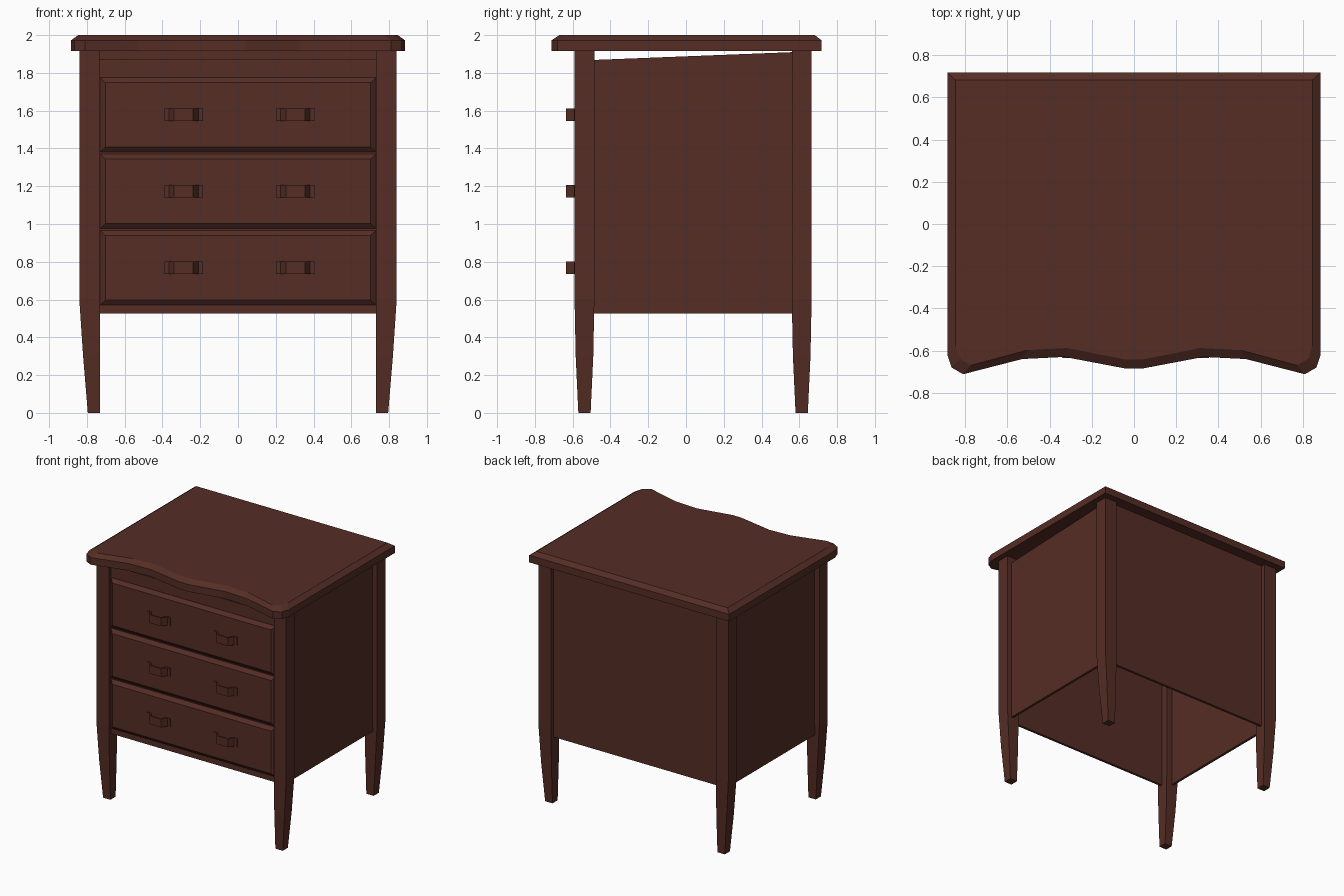
import bpy, bmesh

cube = bpy.data.objects.get("Cube")
if cube:
    bpy.data.objects.remove(cube, do_unlink=True)

wood = bpy.data.materials.new("dark_brown_wood")
wood.use_nodes = True
COLOR = (0.09, 0.026, 0.018, 1)
wood.diffuse_color = COLOR
bsdf = wood.node_tree.nodes["Principled BSDF"]
bsdf.inputs["Base Color"].default_value = COLOR
bsdf.inputs["Roughness"].default_value = 0.6


def loft(name, rings):
    """Join rings of equal point count into a closed solid."""
    bm = bmesh.new()
    loops = [[bm.verts.new(p) for p in ring] for ring in rings]
    n = len(loops[0])
    for a, b in zip(loops, loops[1:]):
        for i in range(n):
            j = (i + 1) % n
            bm.faces.new((a[i], a[j], b[j], b[i]))
    bm.faces.new(loops[0][::-1])
    bm.faces.new(loops[-1])
    bmesh.ops.recalc_face_normals(bm, faces=bm.faces)
    mesh = bpy.data.meshes.new(name)
    bm.to_mesh(mesh)
    bm.free()
    mesh.materials.append(wood)
    obj = bpy.data.objects.new(name, mesh)
    bpy.context.collection.objects.link(obj)
    return obj


def rect_xy(x0, x1, y0, y1, z):
    return [(x0, y0, z), (x1, y0, z), (x1, y1, z), (x0, y1, z)]


def rect_xz(x0, x1, z0, z1, y):
    return [(x0, y, z0), (x1, y, z0), (x1, y, z1), (x0, y, z1)]


# Serpentine top with a chamfered upper edge
half = [(0.04, -0.685), (0.33, -0.63), (0.53, -0.64), (0.81, -0.712),
        (0.865, -0.68), (0.885, -0.62), (0.885, 0.718)]
outline = half + [(-x, y) for x, y in reversed(half)]
inset = [(x * 0.955, y + (0.042 if y < 0 else -0.036)) for x, y in outline]
loft("top", [[(x, y, 1.915) for x, y in outline],
             [(x, y, 1.972) for x, y in outline],
             [(x, y, 2.0) for x, y in inset]])

# Tapered legs: height, outer x, narrowing in y
taper = [(0, 0.795, 0.02), (0.3, 0.82, 0.006), (0.6, 0.84, 0), (1.915, 0.84, 0)]
for place, y0, y1 in (("front", -0.59, -0.485), ("back", 0.56, 0.665)):
    for side, s in (("left", 1), ("right", -1)):
        loft(f"{place}_{side}_leg",
             [rect_xy(s * 0.73, s * x, y0 + d, y1 - d, z) for z, x, d in taper])

# Side panels with sloping upper edges
for side, s in (("left", 1), ("right", -1)):
    loft(f"{side}_panel",
         [[(s * x, -0.5, 0.525), (s * x, 0.57, 0.525),
           (s * x, 0.57, 1.91), (s * x, -0.5, 1.868)] for x in (0.78, 0.80)])

# Back panel and front frame
loft("back_panel", [rect_xz(-0.735, 0.735, 0.525, 1.915, y) for y in (0.61, 0.63)])
loft("front_frame", [rect_xz(-0.735, 0.735, 0.525, 1.87, y) for y in (-0.56, -0.54)])

# Drawer fronts with bevelled borders and strap handles
strap = [(-0.102, -0.584), (-0.102, -0.594), (-0.078, -0.594), (-0.05, -0.635),
         (0.05, -0.635), (0.078, -0.594), (0.102, -0.594), (0.102, -0.584),
         (0.07, -0.584), (0.045, -0.623), (-0.045, -0.623), (-0.07, -0.584)]
for level, z in (("lower", 0.768), ("middle", 1.173), ("upper", 1.578)):
    loft(f"{level}_drawer",
         [rect_xz(-0.73 + d, 0.73 - d, z - 0.198 + d, z + 0.198 - d, y)
          for d, y in ((0, -0.545), (0, -0.562), (0.028, -0.586))])
    for side, x in (("right", -0.288), ("left", 0.304)):
        loft(f"{level}_{side}_handle",
             [[(x + u, y, z + h) for u, y in strap] for h in (-0.033, 0.033)])
